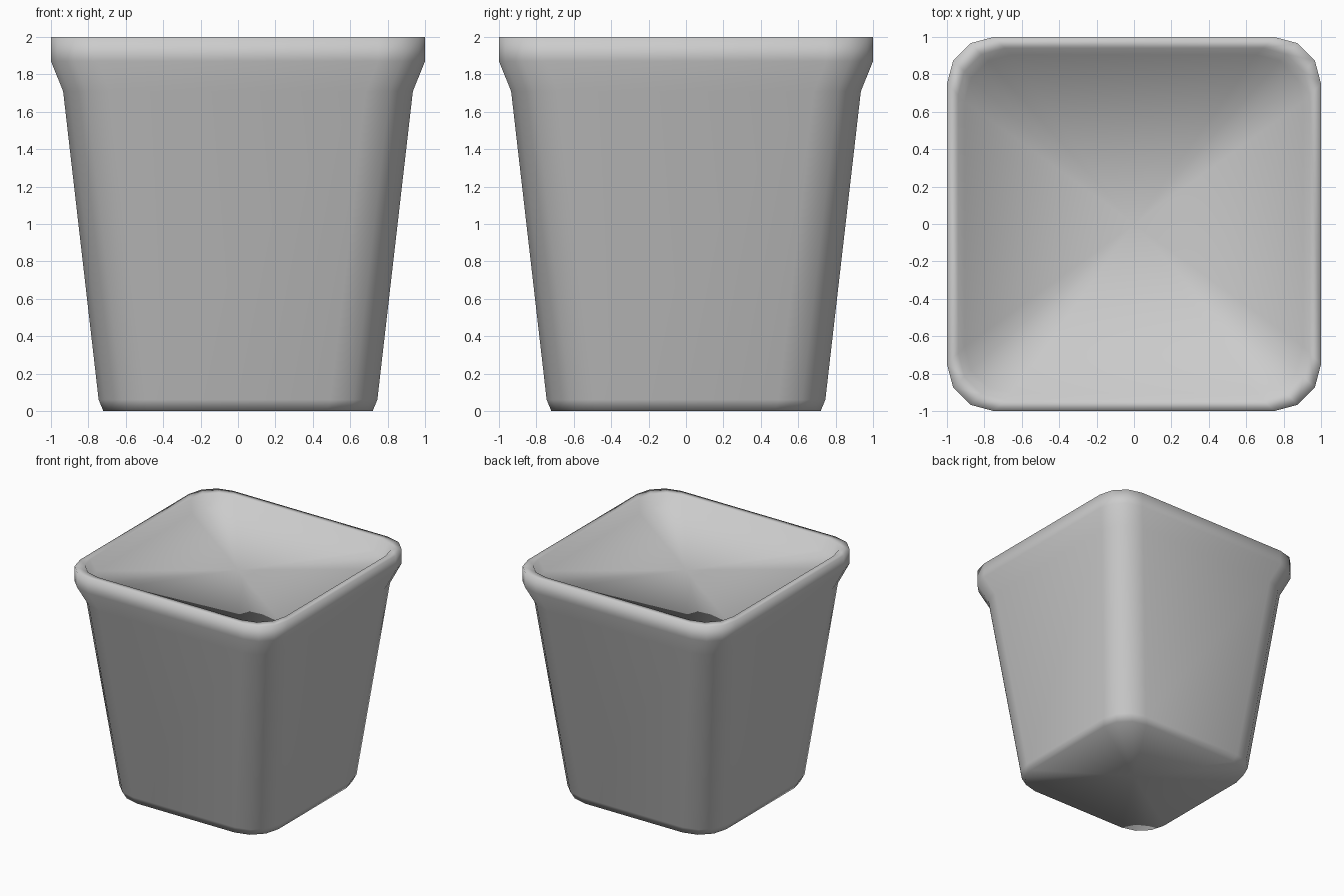
import bpy, bmesh, math

if "Cube" in bpy.data.objects:
    bpy.data.objects.remove(bpy.data.objects["Cube"])

# Outer profile from base to rim, then into the recessed top: (half width, z, corner radius)
PROFILE = [(0.72, 0.0, 0.25), (0.745, 0.06, 0.25), (0.935, 1.71, 0.25), (1.0, 1.87, 0.25),
           (1.0, 2.0, 0.25), (0.94, 2.0, 0.25), (0.905, 1.89, 0.25)]
STEPS = 3


def rounded_square(half, radius):
    """Outline of a square with faceted round corners."""
    pts = []
    for q in range(4):
        mid = math.pi / 2 * q + math.pi / 4
        d = (half - radius) * math.sqrt(2)
        for s in range(STEPS + 1):
            a = math.pi / 2 * (q + s / STEPS)
            pts.append((d * math.cos(mid) + radius * math.cos(a),
                        d * math.sin(mid) + radius * math.sin(a)))
    return pts


bm = bmesh.new()
rings = [[bm.verts.new((x, y, z)) for x, y in rounded_square(h, r)] for h, z, r in PROFILE]
n = len(rings[0])

# Walls and rim
for low, high in zip(rings, rings[1:]):
    for i in range(n):
        j = (i + 1) % n
        bm.faces.new((low[i], low[j], high[j], high[i]))

# Base and recessed top, fanned from their centres
for ring, z in ((rings[0], PROFILE[0][1]), (rings[-1], PROFILE[-1][1])):
    centre = bm.verts.new((0, 0, z))
    for i in range(n):
        bm.faces.new((ring[i], ring[(i + 1) % n], centre))

bmesh.ops.recalc_face_normals(bm, faces=bm.faces)
for f in bm.faces:
    f.smooth = True
mesh = bpy.data.meshes.new("square_pot")
bm.to_mesh(mesh)
bm.free()
bpy.context.collection.objects.link(bpy.data.objects.new("square_pot", mesh))
